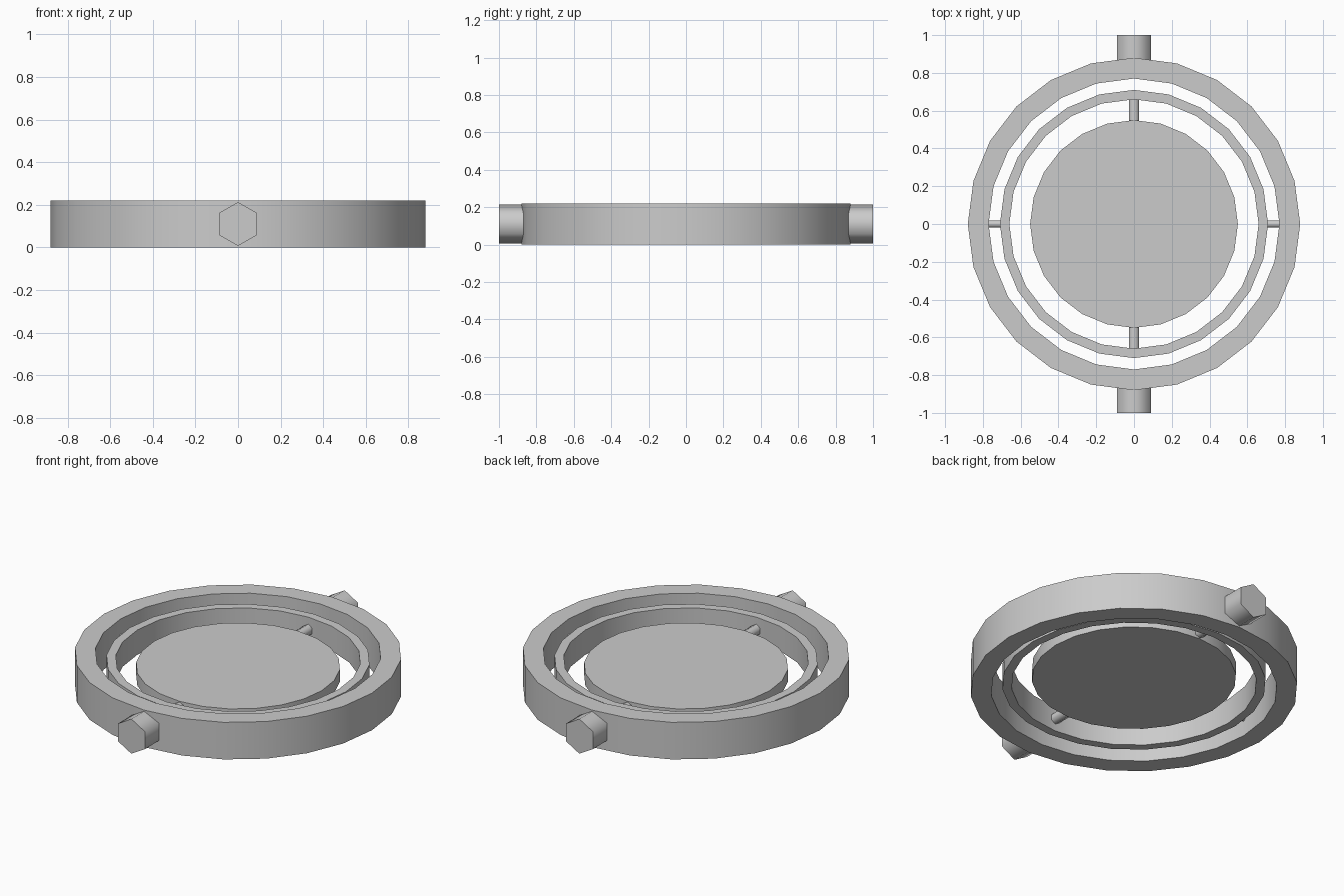
import bpy, bmesh, math
from mathutils import Matrix, Vector

if "Cube" in bpy.data.objects:
    bpy.data.objects.remove(bpy.data.objects["Cube"], do_unlink=True)

MID_Z = 0.11    # height of the shared pivot plane
SIDES = 24

grey = bpy.data.materials.new("light_grey")
grey.use_nodes = True
grey.diffuse_color = (0.6, 0.6, 0.6, 1)
grey.node_tree.nodes["Principled BSDF"].inputs["Base Color"].default_value = (0.6, 0.6, 0.6, 1)


def finish(name, bm):
    """Turn a bmesh into a smooth shaded object with sharp rims."""
    bmesh.ops.recalc_face_normals(bm, faces=bm.faces)
    mesh = bpy.data.meshes.new(name)
    bm.to_mesh(mesh)
    bm.free()
    mesh.materials.append(grey)
    mesh.shade_smooth()
    mesh.set_sharp_from_angle(angle=math.radians(65))
    obj = bpy.data.objects.new(name, mesh)
    bpy.context.collection.objects.link(obj)
    return obj


def ring(name, outer, inner, height):
    """Flat hoop made by spinning a rectangular section about z."""
    bm = bmesh.new()
    lo, hi = MID_Z - height / 2, MID_Z + height / 2
    section = [(inner, lo), (outer, lo), (outer, hi), (inner, hi)]
    loops = []
    for i in range(SIDES):
        a = math.tau * i / SIDES
        loops.append([bm.verts.new((r * math.cos(a), r * math.sin(a), z)) for r, z in section])
    for i in range(SIDES):
        a, b = loops[i], loops[(i + 1) % SIDES]
        for k in range(4):
            n = (k + 1) % 4
            bm.faces.new((a[k], b[k], b[n], a[n]))
    return finish(name, bm)


def disc(name, radius, height):
    bm = bmesh.new()
    bmesh.ops.create_cone(bm, cap_ends=True, segments=SIDES, radius1=radius, radius2=radius,
                          depth=height, matrix=Matrix.Translation((0, 0, MID_Z)))
    # put a corner exactly on each axis
    a = math.atan2(bm.verts[:][0].co.y, bm.verts[:][0].co.x)
    bmesh.ops.rotate(bm, verts=bm.verts, matrix=Matrix.Rotation(-a, 3, 'Z'))
    return finish(name, bm)


def pin(name, radius, start, end, direction):
    """Six sided pin running outwards, with a corner pointing up."""
    bm = bmesh.new()
    d = Vector(direction)
    side = Vector((0, 0, 1)).cross(d)
    ends = []
    for t in (start, end):
        ends.append([bm.verts.new(d * t + side * (radius * math.sin(math.tau * i / 6))
                                  + Vector((0, 0, MID_Z + radius * math.cos(math.tau * i / 6))))
                     for i in range(6)])
    for i in range(6):
        n = (i + 1) % 6
        bm.faces.new((ends[0][i], ends[0][n], ends[1][n], ends[1][i]))
    bm.faces.new(ends[0])
    bm.faces.new(ends[1])
    return finish(name, bm)


# Concentric gimbal parts
ring("outer_ring", 0.88, 0.77, 0.22)
ring("inner_ring", 0.71, 0.66, 0.147)
disc("centre_disc", 0.55, 0.073)

# Pivots: mounting studs and disc pins along y, ring pins along x
for label, s in (("front", -1), ("back", 1)):
    pin(label + "_mounting_stud", 0.103, 0.82, 1.0, (0, s, 0))
    pin(label + "_disc_pin", 0.032, 0.53, 0.68, (0, s, 0))
for label, s in (("left", 1), ("right", -1)):
    pin(label + "_ring_pin", 0.021, 0.69, 0.79, (s, 0, 0))
